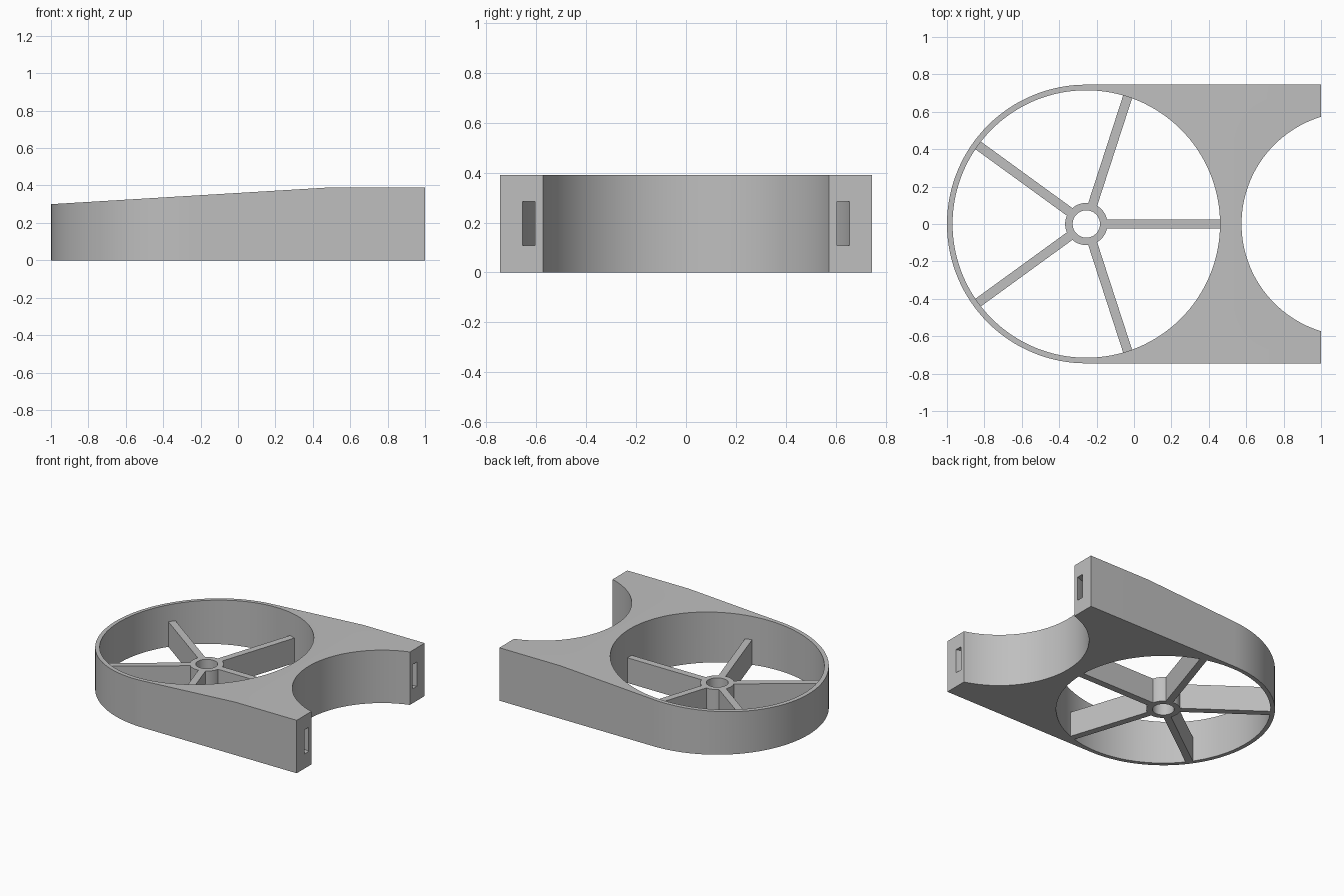
import bpy
import bmesh
from math import cos, sin, pi, radians
from mathutils import Matrix, Vector

cube = bpy.data.objects.get("Cube")
if cube:
    bpy.data.objects.remove(cube, do_unlink=True)

HUB_X, RIM_R, BORE_R = -0.255, 0.745, 0.715     # fan ring
NOTCH_X, NOTCH_R = 1.174, 0.599                 # round notch between the arms
TOP, SPOKE_H, SEGS = 0.39, 0.185, 128

grey = bpy.data.materials.new("plain grey")
grey.use_nodes = True
colour = (0.52, 0.52, 0.52, 1)
grey.diffuse_color = colour
grey.node_tree.nodes["Principled BSDF"].inputs["Base Color"].default_value = colour


def finish(name, bm):
    bmesh.ops.recalc_face_normals(bm, faces=bm.faces)
    mesh = bpy.data.meshes.new(name)
    bm.to_mesh(mesh)
    bm.free()
    mesh.materials.append(grey)
    obj = bpy.data.objects.new(name, mesh)
    bpy.context.collection.objects.link(obj)
    return obj


def prism(name, points, direction):
    """Extrude a closed outline of 3D points along a direction."""
    bm = bmesh.new()
    face = bm.faces.new([bm.verts.new(p) for p in points])
    grown = bmesh.ops.extrude_face_region(bm, geom=[face], use_keep_orig=True)
    moved = [v for v in grown["geom"] if isinstance(v, bmesh.types.BMVert)]
    bmesh.ops.translate(bm, verts=moved, vec=Vector(direction))
    return finish(name, bm)


def arc(x, r, start, end, n, z):
    return [(x + r * cos(start + (end - start) * i / n),
             r * sin(start + (end - start) * i / n), z) for i in range(n)]


def ring(name, x, r_in, r_out, z0, z1):
    """Rectangular section swept round a vertical axis."""
    bm = bmesh.new()
    section = ((r_in, z0), (r_out, z0), (r_out, z1), (r_in, z1))
    loops = [[bm.verts.new(p) for p in arc(x, r, 0, 2 * pi, SEGS, z)] for r, z in section]
    for k in range(4):
        a, b = loops[k], loops[(k + 1) % 4]
        for i in range(SEGS):
            j = (i + 1) % SEGS
            bm.faces.new((a[i], a[j], b[j], b[i]))
    return finish(name, bm)


def cut(target, cutter, operation="DIFFERENCE"):
    cutter.hide_render = True
    mod = target.modifiers.new("cut", "BOOLEAN")
    mod.operation, mod.solver, mod.object = operation, "EXACT", cutter
    bpy.context.view_layer.objects.active = target
    bpy.ops.object.modifier_apply(modifier=mod.name)
    bpy.data.objects.remove(cutter, do_unlink=True)


# Housing: rounded plan trimmed by the sloping side profile
plan = arc(HUB_X, RIM_R, pi / 2, 3 * pi / 2, SEGS // 2, 0)
plan += [(HUB_X, -RIM_R, 0), (1, -RIM_R, 0), (1, RIM_R, 0)]
housing = prism("housing", plan, (0, 0, 0.6))
side = [(-1.2, -1, -0.2), (1.2, -1, -0.2), (1.2, -1, TOP), (0.5, -1, TOP), (-1.2, -1, 0.288)]
cut(housing, prism("side_profile", side, (0, 2, 0)), "INTERSECT")

# Fan bore, round notch, and the curved strap tunnel opening on both arms
for x, r in ((HUB_X, BORE_R), (NOTCH_X, NOTCH_R)):
    cut(housing, prism("bore", arc(x, r, 0, 2 * pi, SEGS, -0.2), (0, 0, 1)))
cut(housing, ring("strap_tunnel", NOTCH_X, 0.63, 0.678, 0.107, 0.285))

# Hub and five spokes
hub = ring("hub", HUB_X, 0.073, 0.113, 0, SPOKE_H)
spokes = []
for i in range(5):
    w = 0.025
    bar = [(0.1, -w, 0), (0.725, -w, 0), (0.725, w, 0), (0.1, w, 0)]
    spoke = prism(f"spoke_{i + 1}", bar, (0, 0, SPOKE_H))
    spoke.data.transform(Matrix.Translation((HUB_X, 0, 0)) @ Matrix.Rotation(radians(72 * i), 4, "Z"))
    spokes.append(spoke)

# Smooth the round walls, keep the edges crisp
bpy.ops.object.select_all(action="DESELECT")
for obj in (housing, hub):
    obj.select_set(True)
bpy.context.view_layer.objects.active = housing
bpy.ops.object.shade_smooth_by_angle(angle=radians(30))
